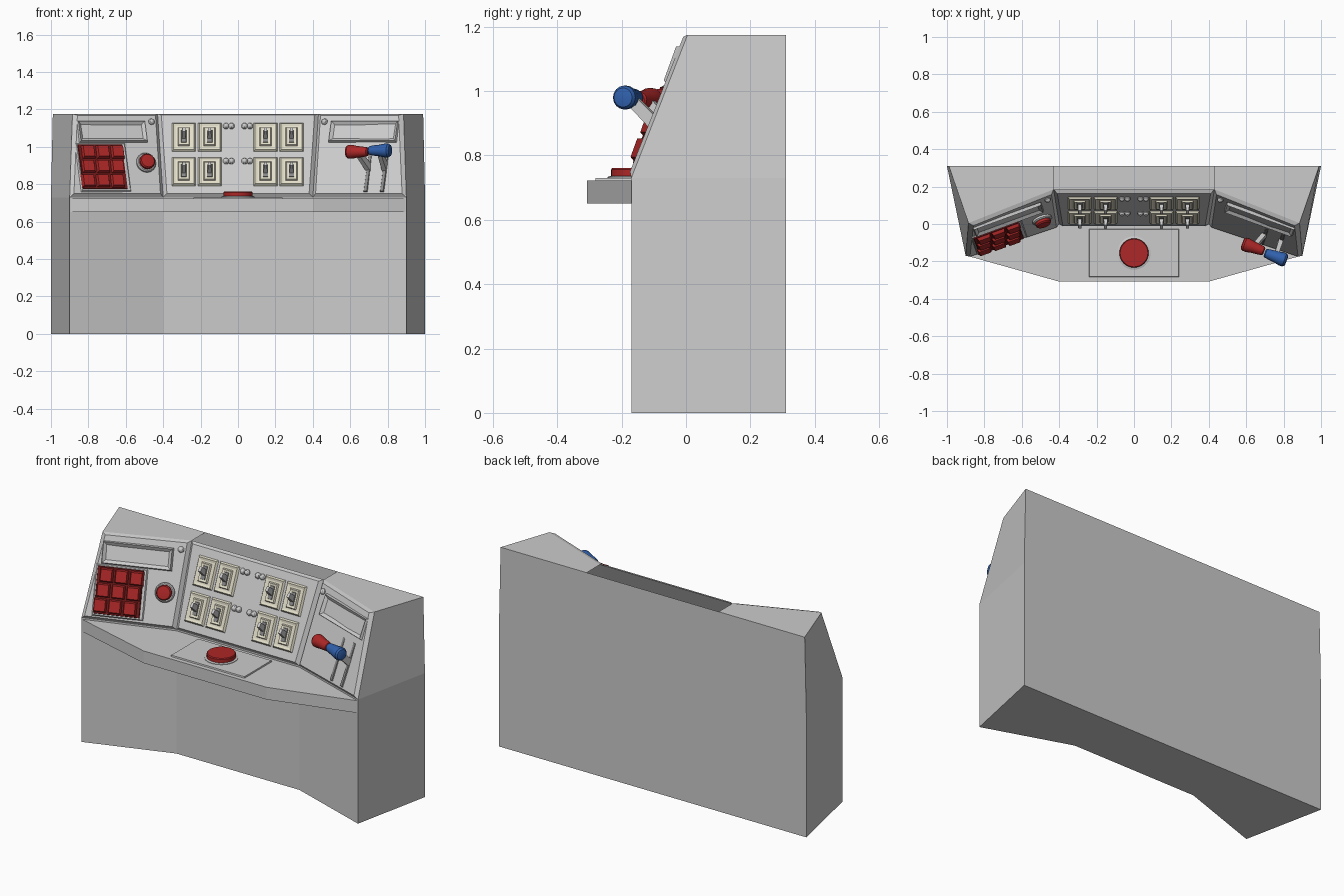
import bpy, bmesh
from mathutils import Matrix, Vector

if "Cube" in bpy.data.objects:
    bpy.data.objects.remove(bpy.data.objects["Cube"])


def material(name, rgb):
    m = bpy.data.materials.new(name)
    m.diffuse_color = (*rgb, 1)
    m.use_nodes = True
    m.node_tree.nodes["Principled BSDF"].inputs["Base Color"].default_value = m.diffuse_color
    return m


RED = material("red", (0.42, 0.02, 0.02))
DARK_RED = material("dark_red", (0.16, 0.01, 0.01))
BLUE = material("blue", (0.03, 0.12, 0.42))
CREAM = material("cream", (0.78, 0.75, 0.60))
DARK = material("dark_grey", (0.25, 0.25, 0.25))
LIGHT = material("light_grey", (0.62, 0.62, 0.62))


def finish(name, bm, mat=None, smooth=False, recalc=True):
    if recalc:
        bmesh.ops.recalc_face_normals(bm, faces=bm.faces[:])
    me = bpy.data.meshes.new(name)
    bm.to_mesh(me)
    bm.free()
    ob = bpy.data.objects.new(name, me)
    bpy.context.collection.objects.link(ob)
    if mat:
        me.materials.append(mat)
    if smooth:
        bpy.context.view_layer.objects.active = ob
        ob.select_set(True)
        bpy.ops.object.shade_smooth_by_angle()
        ob.select_set(False)
    return ob


def loft(bm, rings):
    """Join equal rings of points with quads and return the vertex rings."""
    vr = [[bm.verts.new(p) for p in r] for r in rings]
    n = len(vr[0])
    for a, b in zip(vr, vr[1:]):
        for i in range(n):
            bm.faces.new((a[i], a[(i + 1) % n], b[(i + 1) % n], b[i]))
    return vr


def rect(w, h, z):
    return [Vector((x * w / 2, y * h / 2, z)) for x, y in ((-1, -1), (1, -1), (1, 1), (-1, 1))]


def block(name, M, w, h, d, taper=0.0, mat=None, rim=0, sink=0):
    """Box standing on a surface, with sloped sides and an optional sunken top."""
    bm = bmesh.new()
    rings = [rect(w, h, 0), rect(w - 2 * taper, h - 2 * taper, d)]
    if rim:
        w, h = w - 2 * (taper + rim), h - 2 * (taper + rim)
        rings.append(rect(w, h, d - sink))
    vr = loft(bm, [[M @ p for p in r] for r in rings])
    bm.faces.new(vr[0][::-1])
    bm.faces.new(vr[-1])
    return finish(name, bm, mat)


def turned(name, M, profile, mat=None, sides=24):
    """Round part from (radius, height) pairs along local z."""
    bm = bmesh.new()
    rings = [[M @ (Matrix.Rotation(6.2831853 * i / sides, 3, 'Z') @ Vector((r, 0, z)))
              for i in range(sides)] for r, z in profile]
    vr = loft(bm, rings)
    bm.faces.new(vr[0][::-1])
    bm.faces.new(vr[-1])
    return finish(name, bm, mat, smooth=True)


# Cabinet: open on top behind the middle panel
LOW = [(-1, .31), (-.9, -.17), (-.4, 0), (.4, 0), (.9, -.17), (1, .31), (.43, .31), (-.43, .31)]
TOP = [(-.99, .31), (-.885, .005), (-.43, .185), (.43, .185), (.885, .005), (.99, .31), (.43, .31), (-.43, .31)]
ZB, ZT, RISE = .73, 1.175, .018
bm = bmesh.new()
vr = loft(bm, [[(x, y, z) for x, y in pts] for pts, z in ((LOW, 0), (LOW, ZB), (TOP, ZT))])
bm.faces.new(vr[0][::-1])
t = vr[2]
bm.faces.new((t[0], t[1], t[2], t[7]))
bm.faces.new((t[3], t[4], t[5], t[6]))
finish("cabinet", bm)

# Desk shelf
shelf = [(-.9, -.168), (-.4, -.308), (.4, -.308), (.9, -.168), (.4, .01), (-.4, .01)]
bm = bmesh.new()
vr = loft(bm, [[(x, y, z) for x, y in shelf] for z in (.65, .722)])
bm.faces.new(vr[0][::-1])
bm.faces.new(vr[1])
finish("desk_shelf", bm)


class Panel:
    """Sloped instrument panel between two cabinet corners."""

    def __init__(self, name, i):
        self.b0, self.b1 = (Vector((*LOW[k], ZB)) for k in (i, i + 1))
        self.t0, self.t1 = (Vector((*TOP[k], ZT)) for k in (i, i + 1))
        u = (self.b1 - self.b0 + self.t1 - self.t0).normalized()
        v = (self.t0 + self.t1 - self.b0 - self.b1).normalized()
        self.n = u.cross(v).normalized()
        self.u, self.v = u, self.n.cross(u)
        base = [self.b0, self.b1, self.t1, self.t0]
        ins = [(1, 1), (-1, 1), (-1, -1), (1, -1)]
        face = [p + u * a * .02 + self.v * b * .014 + self.n * RISE for p, (a, b) in zip(base, ins)]
        bm = bmesh.new()
        vr = loft(bm, [base, face])
        bm.faces.new(vr[1])
        finish(name, bm, LIGHT, recalc=False)

    def at(self, x, z, lift=0.0):
        """Frame on the panel face at front-view position x, z."""
        off = self.n * RISE
        f = (z - off.z - ZB) / (ZT - ZB)
        a, b = self.b0.lerp(self.t0, f), self.b1.lerp(self.t1, f)
        p = a.lerp(b, (x - off.x - a.x) / (b.x - a.x)) + self.n * (RISE + lift)
        M = Matrix((self.u, self.v, self.n)).transposed().to_4x4()
        M.translation = p
        return M


left, middle, right = Panel("left_panel", 1), Panel("middle_panel", 2), Panel("right_panel", 3)
TILT = Matrix.Rotation(-.35, 4, 'X')

# Toggle switches and lamps on the middle panel
for z in (1.05, .867):
    for x in (-.29, -.152, .147, .286):
        block("switch_plate", middle.at(x, z), .126, .166, .012, .008, CREAM, .012, .004)
        block("switch_bezel", middle.at(x, z, .006), .066, .11, .012, .006, CREAM, .008, .003)
        block("switch_slot", middle.at(x, z, .013), .03, .075, .006, .002, DARK)
        block("switch_toggle", middle.at(x, z, .012) @ TILT, .022, .034, .055, .003)
LAMP = [(.017, 0), (.017, .005), (.014, .008), (.012, .014), (.007, .018), (.002, .0195)]
for z in (1.11, .922):
    for x in (-.064, -.035, .035, .064):
        turned("lamp", middle.at(x, z), LAMP, sides=12)

# Display windows and corner lamps on both side panels
for panel, s in ((left, -1), (right, 1)):
    block("display_window", panel.at(s * .674, 1.08), .39, .125, .016, .006, None, .017, .014)
    turned("corner_lamp", panel.at(s * .463, 1.133), LAMP, sides=12)

# Keypad and round button on the left panel
block("keypad_frame", left.at(-.722, .888), .285, .278, .008, .006)
block("keypad_base", left.at(-.727, .89, .006), .255, .258, .008, .003, DARK_RED)
for i in (-1, 0, 1):
    for j in (-1, 0, 1):
        block("keypad_key", left.at(-.727 + i * .078, .89 + j * .077, .01), .076, .077, .02, .008, RED)
turned("round_button_ring", left.at(-.493, .913), [(.054, 0), (.054, .01), (.048, .016), (.042, .016)])
turned("round_button", left.at(-.493, .913, .01), [(.042, 0), (.042, .02), (.036, .027), (.02, .029)], RED)

# Levers on the right panel
GRIP = [(.018, -.062), (.024, -.056), (.028, -.03), (.031, 0), (.037, .03), (.037, .05), (.03, .06), (.018, .063)]
for name, x, centre, mat, flip in (("red_lever", .697, (.638, -.125, .973), RED, -1),
                                   ("blue_lever", .785, (.757, -.175, .98), BLUE, 1)):
    block(name + "_slot", right.at(x, .875), .022, .25, .006, .003, DARK)
    start, end = right.at(x, .89).translation, Vector(centre)
    d = (end - start).normalized()
    side = (right.u - d * right.u.dot(d)).normalized()
    M = Matrix((side, d.cross(side), d)).transposed().to_4x4()
    M.translation = start - d * .02
    block(name + "_arm", M, .026, .04, (end - start).length + .02, .002)
    a = right.u * flip
    M = Matrix((a.cross(right.v), right.v, a)).transposed().to_4x4()
    M = a.to_track_quat('Z', 'Y').to_matrix().to_4x4()
    M.translation = end
    turned(name + "_grip", M, GRIP, mat, 16)

# Large push button on its plate on the desk
block("button_plate", Matrix.Translation((0, -.155, .72)), .48, .255, .01, .002, LIGHT)
P = Matrix.Translation((0, -.155, .729))
turned("big_button_ring", P, [(.089, 0), (.089, .004), (.082, .007)], LIGHT, 32)
turned("big_button", P, [(.078, 0), (.078, .027), (.074, .032)], RED, 32)
